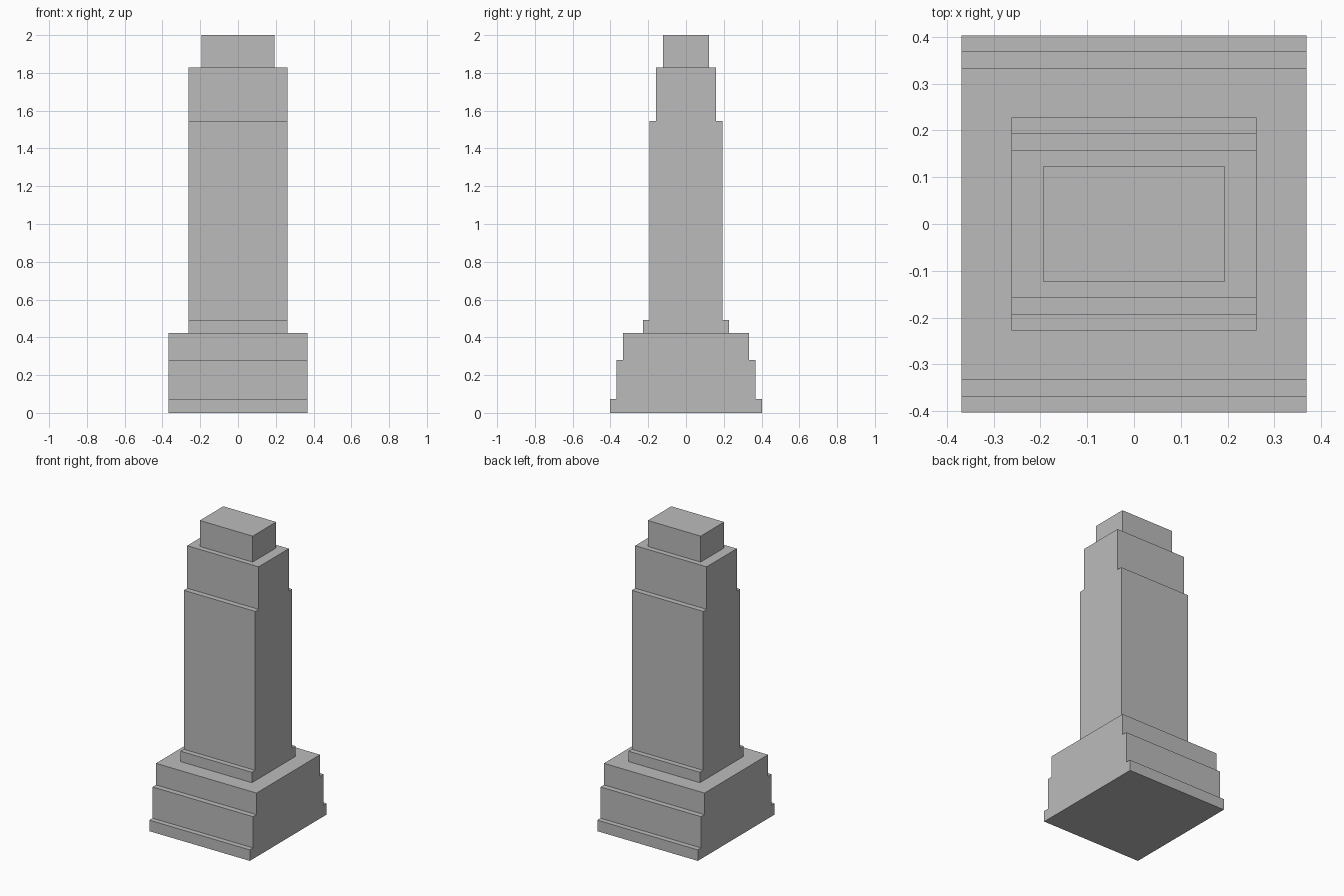
import bpy
import bmesh

if "Cube" in bpy.data.objects:
    bpy.data.objects.remove(bpy.data.objects["Cube"])

stone = bpy.data.materials.new("grey stone")
stone.diffuse_color = (0.5, 0.5, 0.5, 1.0)
stone.use_nodes = True
stone.node_tree.nodes["Principled BSDF"].inputs["Base Color"].default_value = stone.diffuse_color


def stepped_block(name, half_x, steps):
    """Extrude a mirrored stepped y-z profile along x. steps: (half_y, z_bottom, z_top)."""
    right = []
    for half_y, z0, z1 in steps:
        right += [(half_y, z0), (half_y, z1)]
    outline = right + [(-y, z) for y, z in reversed(right)]

    bm = bmesh.new()
    face = bm.faces.new([bm.verts.new((-half_x, y, z)) for y, z in outline])
    ext = bmesh.ops.extrude_face_region(bm, geom=[face], use_keep_orig=True)
    verts = [v for v in ext["geom"] if isinstance(v, bmesh.types.BMVert)]
    bmesh.ops.translate(bm, verts=verts, vec=(2 * half_x, 0, 0))
    bmesh.ops.recalc_face_normals(bm, faces=bm.faces[:])

    mesh = bpy.data.meshes.new(name)
    bm.to_mesh(mesh)
    bm.free()
    mesh.materials.append(stone)
    obj = bpy.data.objects.new(name, mesh)
    bpy.context.collection.objects.link(obj)
    return obj


# Wide base with two setbacks
stepped_block("base", 0.369, [(0.403, 0, 0.073), (0.369, 0.073, 0.28), (0.333, 0.28, 0.423)])
# Tall shaft: foot, main body, upper setback
stepped_block("shaft", 0.262, [(0.228, 0.423, 0.492), (0.194, 0.492, 1.546), (0.158, 1.546, 1.828)])
# Small cap block
stepped_block("cap", 0.194, [(0.123, 1.828, 2.0)])
